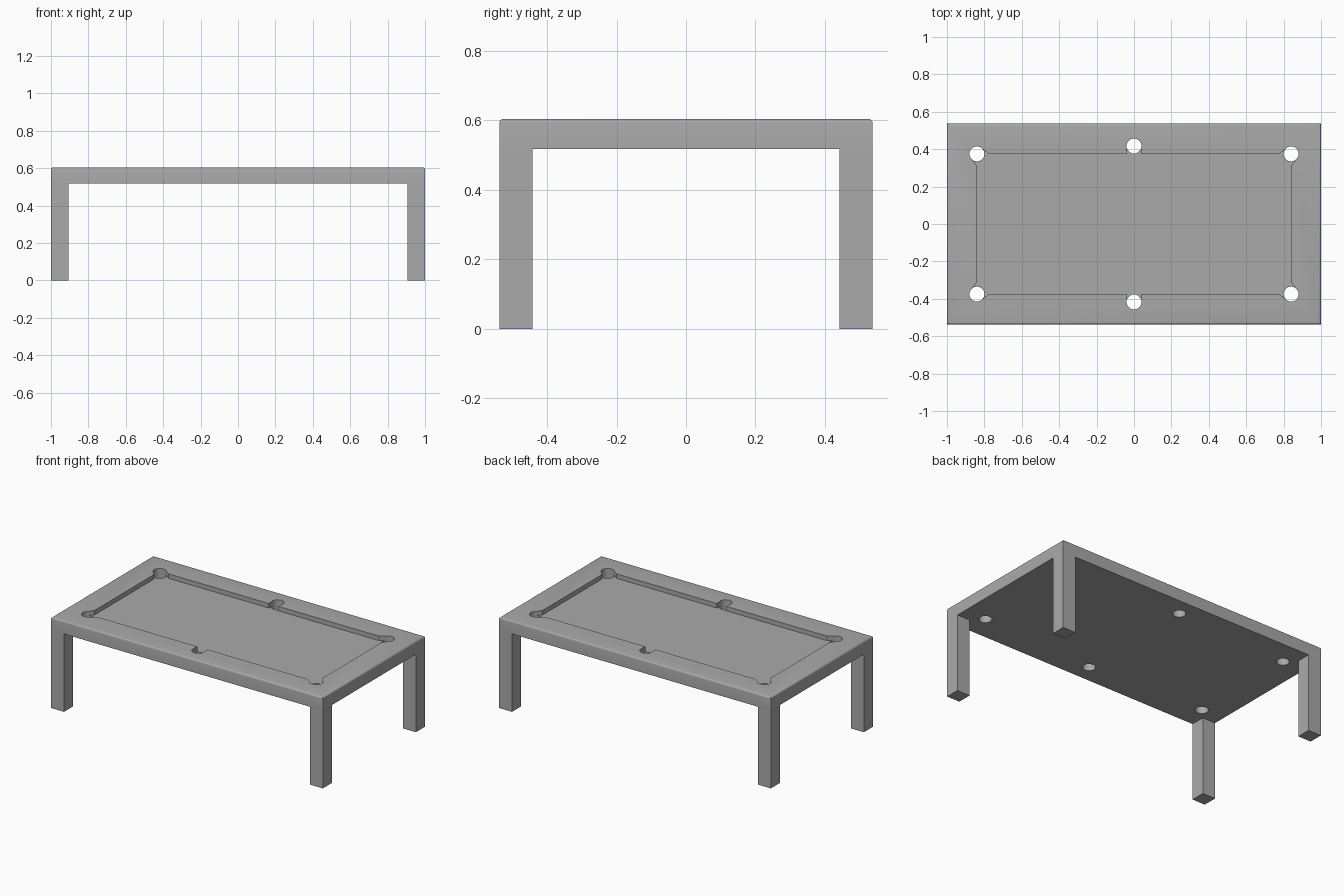
import bpy, bmesh, math
from mathutils import Matrix, Vector

if "Cube" in bpy.data.objects:
    bpy.data.objects.remove(bpy.data.objects["Cube"], do_unlink=True)

HALF_X, HALF_Y = 1.0, 0.537
TOP, UNDER = 0.605, 0.518
LEG = 0.095
RECESS = 0.03
POCKET_R = 0.04
QUADRANTS = ((1, 1), (1, -1), (-1, -1), (-1, 1))

grey = bpy.data.materials.new("plain_grey")
grey.use_nodes = True
colour = (0.4, 0.4, 0.4, 1)
grey.diffuse_color = colour
grey.node_tree.nodes["Principled BSDF"].inputs["Base Color"].default_value = colour


def make_object(name, bm):
    bmesh.ops.recalc_face_normals(bm, faces=bm.faces)
    mesh = bpy.data.meshes.new(name)
    bm.to_mesh(mesh)
    bm.free()
    mesh.materials.append(grey)
    obj = bpy.data.objects.new(name, mesh)
    bpy.context.collection.objects.link(obj)
    return obj


def box(lo, hi):
    lo, hi = Vector(lo), Vector(hi)
    bm = bmesh.new()
    place = Matrix.Translation((lo + hi) / 2) @ Matrix.Diagonal((*(hi - lo), 1))
    bmesh.ops.create_cube(bm, size=1, matrix=place)
    return bm


def cut(target, cutter):
    cutter.hide_render = True
    mod = target.modifiers.new("cut", 'BOOLEAN')
    mod.operation = 'DIFFERENCE'
    mod.solver = 'EXACT'
    mod.object = cutter
    bpy.context.view_layer.objects.active = target
    bpy.ops.object.modifier_apply(modifier=mod.name)
    bpy.data.objects.remove(cutter, do_unlink=True)


# Table top with a rounded upper rim
bm = box((-HALF_X, -HALF_Y, UNDER), (HALF_X, HALF_Y, TOP))
rim = [e for e in bm.edges if all(v.co.z > TOP - 0.001 for v in e.verts)]
bmesh.ops.bevel(bm, geom=rim, offset=0.012, segments=4, profile=0.5, affect='EDGES')
table_top = make_object("table_top", bm)

# Sunken bed: one quarter of the outline, mirrored round the table
quarter = [(0.037, 0.41), (0.037, 0.375), (0.775, 0.375),
           (0.81, 0.40), (0.865, 0.345), (0.84, 0.31)]
bm = bmesh.new()
outline = []
for sx, sy in QUADRANTS:
    points = quarter if sx * sy > 0 else quarter[::-1]
    outline += [bm.verts.new((sx * x, sy * y, TOP - RECESS)) for x, y in points]
floor = bm.faces.new(outline)
walls = bmesh.ops.extrude_face_region(bm, geom=[floor])["geom"]
bmesh.ops.translate(bm, vec=(0, 0, 0.1),
                    verts=[v for v in walls if isinstance(v, bmesh.types.BMVert)])
cut(table_top, make_object("bed_cutter", bm))

# Six pockets drilled right through
bm = bmesh.new()
pockets = [(sx * 0.84, sy * 0.375) for sx, sy in QUADRANTS] + [(0, 0.417), (0, -0.417)]
for x, y in pockets:
    bmesh.ops.create_cone(bm, cap_ends=True, segments=32, radius1=POCKET_R,
                          radius2=POCKET_R, depth=0.4,
                          matrix=Matrix.Translation((x, y, TOP)))
cut(table_top, make_object("pocket_cutter", bm))

# Smooth rim and pocket walls, sharp elsewhere
table_top.select_set(True)
bpy.context.view_layer.objects.active = table_top
bpy.ops.object.shade_smooth_by_angle(angle=math.radians(30))

# Square legs flush with the table corners
for sx, sy in QUADRANTS:
    name = f"{'front' if sy < 0 else 'back'}_{'left' if sx > 0 else 'right'}_leg"
    xs = sorted((sx * HALF_X, sx * (HALF_X - LEG)))
    ys = sorted((sy * HALF_Y, sy * (HALF_Y - LEG)))
    make_object(name, box((xs[0], ys[0], 0), (xs[1], ys[1], UNDER)))
